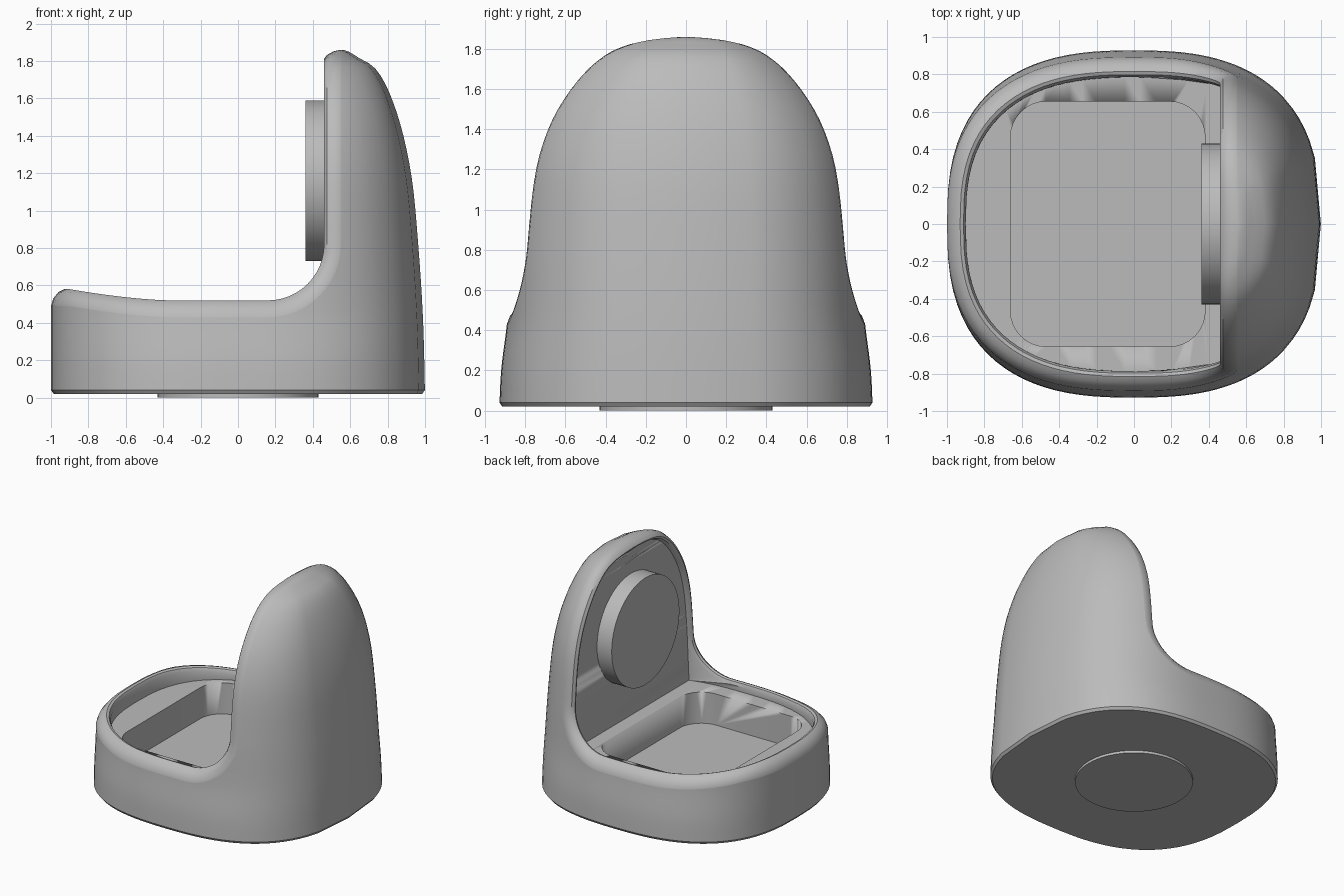
import bpy, bmesh, math

if "Cube" in bpy.data.objects:
    bpy.data.objects.remove(bpy.data.objects["Cube"])

TOP, BOTTOM, POWER = 1.86, 0.02, 2.6
SEG, ROWS = 24, 28

grey = bpy.data.materials.new("satin_grey")
grey.use_nodes = True
colour = (0.5, 0.5, 0.5, 1)
grey.diffuse_color = colour
grey.node_tree.nodes["Principled BSDF"].inputs["Base Color"].default_value = colour

# Hull half width (y) and back reach (x) against height
WIDTH = [(0, .93), (.2, .92), (.45, .89), (.8, .87), (1.2, .83), (1.4, .775),
         (1.55, .7), (1.76, .52), (1.84, .36), (TOP, 0)]
REACH = [(0, 1), (.4, .99), (.8, .965), (1.2, .925), (1.55, .84), (1.77, .725),
         (1.82, .64), (TOP, .55)]


def lookup(table, z):
    """Smooth interpolation, stretched towards the dome top."""
    stretch = lambda h: math.sqrt(max(0, 1 - h / TOP))
    pts = [(-stretch(h), v) for h, v in table]
    u = min(max(-stretch(z), pts[0][0]), pts[-1][0])
    k = next(i for i in range(len(pts) - 1) if u <= pts[i + 1][0])

    def slope(i):
        a, b = pts[max(i - 1, 0)], pts[min(i + 1, len(pts) - 1)]
        return (b[1] - a[1]) / (b[0] - a[0])
    (u0, v0), (u1, v1) = pts[k], pts[k + 1]
    h = u1 - u0
    t = (u - u0) / h
    s = t * t * (3 - 2 * t)
    return (v0 + (v1 - v0) * s + h * slope(k) * t * (1 - t) ** 2
            - h * slope(k + 1) * t * t * (1 - t))


def reach(c, z):
    return lookup(REACH, z) if c > 0 else 1


def hull(c, z):
    side = max(0, 1 - abs(c) ** POWER) ** (1 / POWER)
    return (c * reach(c, z), lookup(WIDTH, z) * side, z)


def l_profile(front, floor, panel, radius, top, lip):
    """Side profile: tray edge, bend, then up the back wall."""
    cx, cz = panel - radius, floor + radius
    pts = []
    for i in range(SEG):
        x = -front + (cx + front) * (i / SEG) ** 1.7
        rise = max(0, (-.35 - x) / .55)
        pts.append((x, floor + lip * min(1, rise) ** 1.6))
    for i in range(SEG // 2):
        a = math.pi / 2 * i / (SEG // 2)
        pts.append((cx + radius * math.sin(a), cz - radius * math.cos(a)))
    w0 = math.sqrt(1 - cz / top)
    for i in range(SEG + 1):
        w = w0 * (1 - i / SEG)
        pts.append((panel, top * (1 - w * w)))
    return pts


def rim_ring(inset, drop, sharp=False):
    """Half loop where the inset hull meets the L profile."""
    top = TOP - inset * .7
    if sharp:
        prof = l_profile(1 - inset, .45, .49, .002, top, 0)
    else:
        prof = l_profile(1 - inset, .52 - drop, .46 + drop, .3 + drop, top, .06)
    ring = []
    for x, z in prof:
        zz = z * TOP / top
        c = x / reach(x, zz) if x > 0 else x / (1 - inset)
        y = hull(max(-1, min(1, c)), zz)[1] * (1 - inset / .9)
        ring.append((x, y, z))
    ring[0] = (ring[0][0], 0, ring[0][2])
    ring[-1] = (ring[-1][0], 0, ring[-1][2])
    return ring


def finish(bm, name, angle=35):
    bmesh.ops.recalc_face_normals(bm, faces=bm.faces)
    mesh = bpy.data.meshes.new(name)
    bm.to_mesh(mesh)
    bm.free()
    ob = bpy.data.objects.new(name, mesh)
    bpy.context.collection.objects.link(ob)
    mesh.materials.append(grey)
    bpy.ops.object.select_all(action='DESELECT')
    ob.select_set(True)
    bpy.context.view_layer.objects.active = ob
    bpy.ops.object.shade_smooth_by_angle(angle=math.radians(angle))
    return ob


def disc(name, radius, depth, centre, sideways=False):
    bm = bmesh.new()
    bmesh.ops.create_cone(bm, cap_ends=True, segments=64, radius1=radius,
                          radius2=radius, depth=depth)
    if sideways:
        for v in bm.verts:
            v.co = (v.co.z, v.co.y, -v.co.x)
    bmesh.ops.translate(bm, vec=centre, verts=bm.verts)
    return finish(bm, name)


# Body: outer skin rows, rounded rim, then the recessed tray and panel
edge = rim_ring(0, .09)
params = [max(-1, min(1, x / reach(x, z))) for x, y, z in edge]
params[0], params[-1] = -1, 1
rings = [[(x * .985, y * .985, z) for x, y, z in (hull(c, BOTTOM) for c in params)]]
for j in range(ROWS):
    f = math.sin(math.pi / 2 * j / ROWS)
    rings.append([hull(c, .04 + (p[2] - .04) * f) for c, p in zip(params, edge)])
rings.append(edge)
for inset, drop in [(.012, .05), (.04, .015), (.07, 0), (.088, .006), (.1, .03)]:
    rings.append(rim_ring(inset, drop))
rings.append(rim_ring(.1, 0, sharp=True))

bm = bmesh.new()
loops = []
for ring in rings:
    full = ring + [(x, -y, z) for x, y, z in reversed(ring[1:-1])]
    loops.append([bm.verts.new(p) for p in full])
n = len(loops[0])
for a, b in zip(loops, loops[1:]):
    for i in range(n):
        k = (i + 1) % n
        bm.faces.new((a[i], a[k], b[k], b[i]))
bm.faces.new(loops[0])
inner, half = loops[-1], len(edge)
for i in range(half - 1):
    quad = [inner[i], inner[i + 1], inner[-i - 1], inner[-i]]
    bm.faces.new(list(dict.fromkeys(quad)))
body = finish(bm, "stand_body")

# Rounded pocket sunk into the tray floor
bm = bmesh.new()
bmesh.ops.create_cube(bm, size=1)
for v in bm.verts:
    v.co = (v.co.x * 1.04 - .14, v.co.y * 1.31, v.co.z * .4 + .4)
uprights = [e for e in bm.edges if abs(e.verts[0].co.z - e.verts[1].co.z) > .1]
bmesh.ops.bevel(bm, geom=uprights, offset=.19, segments=8, profile=.5,
                affect='EDGES')
cutter = finish(bm, "pocket_cutter")
cutter.hide_render = True
cut = body.modifiers.new("pocket", 'BOOLEAN')
cut.operation, cut.solver, cut.object = 'DIFFERENCE', 'EXACT', cutter
bpy.context.view_layer.objects.active = body
bpy.ops.object.modifier_apply(modifier=cut.name)
bpy.data.objects.remove(cutter)

# Round charging pad on the panel and foot under the base
disc("wall_pad", .43, .14, (.43, 0, 1.16), sideways=True)
disc("base_foot", .43, .03, (0, 0, .015))
